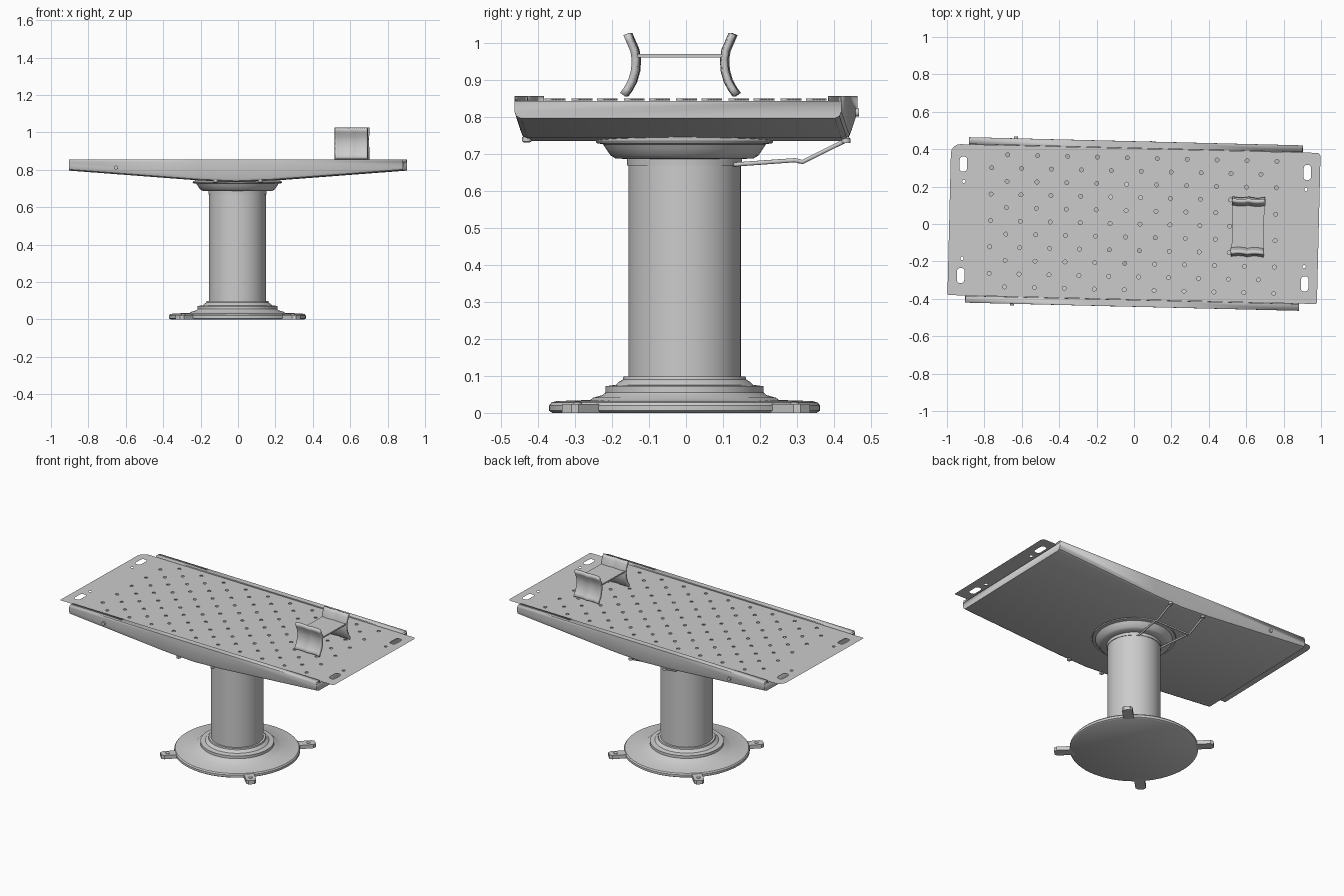
import bpy, bmesh
from math import sin, cos, pi, radians
from mathutils import Vector

if "Cube" in bpy.data.objects:
    bpy.data.objects.remove(bpy.data.objects["Cube"])

YAW = radians(-1.4)   # the table top is turned slightly on its column


def finish(name, bm, yaw=0.0, smooth=True, normals=True):
    if normals:
        bmesh.ops.recalc_face_normals(bm, faces=bm.faces)
    me = bpy.data.meshes.new(name)
    bm.to_mesh(me)
    bm.free()
    ob = bpy.data.objects.new(name, me)
    bpy.context.collection.objects.link(ob)
    ob.rotation_euler.z = yaw
    if smooth:
        bpy.ops.object.select_all(action='DESELECT')
        ob.select_set(True)
        bpy.context.view_layer.objects.active = ob
        bpy.ops.object.shade_smooth_by_angle(angle=radians(35))
    return ob


def loft(bm, rings, closed=False):
    """Join equal-length point rows with quads; returns the vertex rows."""
    rows = [[bm.verts.new(p) for p in r] for r in rings]
    n = len(rows[0])
    for a, b in zip(rows, rows[1:]):
        for i in range(n if closed else n - 1):
            j = (i + 1) % n
            bm.faces.new((a[i], a[j], b[j], b[i]))
    return rows


def lathe(name, profile, centre=(0, 0), seg=72):
    bm = bmesh.new()
    rings = [[(centre[0] + r * cos(2 * pi * i / seg), centre[1] + r * sin(2 * pi * i / seg), z)
              for i in range(seg)] for r, z in profile]
    rows = loft(bm, rings, True)
    bm.faces.new(rows[0])
    bm.faces.new(rows[-1])
    return finish(name, bm)


def rod(name, points, r, yaw=0.0):
    cu = bpy.data.curves.new(name, 'CURVE')
    cu.dimensions = '3D'
    cu.bevel_depth = r
    cu.bevel_resolution = 3
    cu.use_fill_caps = True
    sp = cu.splines.new('POLY')
    sp.points.add(len(points) - 1)
    for p, co in zip(sp.points, points):
        p.co = (*co, 1)
    ob = bpy.data.objects.new(name, cu)
    bpy.context.collection.objects.link(ob)
    ob.rotation_euler.z = yaw


def solidify(ob, t):
    m = ob.modifiers.new("thickness", 'SOLIDIFY')
    m.thickness = t
    m.offset = 0


# Pedestal: stepped base, column, flared collar
C = (-0.003, -0.004)
lathe("pedestal_base", [(0.357, 0), (0.366, 0.006), (0.366, 0.02), (0.36, 0.028), (0.345, 0.032),
                        (0.255, 0.035), (0.247, 0.041), (0.222, 0.048), (0.214, 0.055),
                        (0.214, 0.072), (0.185, 0.076), (0.177, 0.084), (0.167, 0.09),
                        (0.165, 0.098), (0.14, 0.098)], C)
lathe("column", [(0.152, 0.09), (0.152, 0.68)], C)
lathe("collar", [(0.155, 0.668), (0.156, 0.686), (0.187, 0.688), (0.2, 0.696), (0.213, 0.715),
                 (0.22, 0.726), (0.238, 0.729), (0.24, 0.735), (0.225, 0.745)], C)

# Four floor tabs with bolts, on the diagonals
for i in range(4):
    a = pi / 4 + i * pi / 2
    bm = bmesh.new()
    outline = [(0.34, -0.03), (0.44, -0.03), (0.456, -0.018),
               (0.456, 0.018), (0.44, 0.03), (0.34, 0.03)]
    rows = loft(bm, [[(x, y, z) for x, y in outline] for z in (0, 0.024)], True)
    bm.faces.new(rows[0])
    bm.faces.new(rows[1])
    tab = finish(f"floor_tab_{i}", bm, a, smooth=False)
    lathe(f"tab_bolt_{i}", [(0.012, 0.02), (0.012, 0.028), (0.006, 0.031)],
          (0.415 * cos(a), 0.415 * sin(a)), 16)

# Basin: shallow V-bottomed tray with folded side rails
bm = bmesh.new()
rings = []
for x, zb in ((-0.892, 0.797), (-0.2, 0.745), (0, 0.736), (0.2, 0.745), (0.892, 0.797)):
    half = [(0.407, 0.84), (0.407, 0.855), (0.441, 0.855), (0.441, 0.843),
            (0.441, zb + 0.018), (0.436, zb + 0.006), (0.424, zb)]
    rings.append([(x, -y, z) for y, z in half] + [(x, y, z) for y, z in reversed(half)])
rows = loft(bm, rings)
for r in (rows[0], rows[-1]):
    bm.faces.new(r[3:11])
solidify(finish("basin", bm, YAW), 0.003)


# Perforated top plate
def circle(cx, cy, r, n=12):
    return [(cx + r * cos(2 * pi * k / n), cy + r * sin(2 * pi * k / n)) for k in range(n)]


def rounded(cx, cy, hx, hy, radii):
    """Rounded rectangle; radii ordered from +x+y counter-clockwise."""
    pts = []
    for q, (sx, sy) in enumerate(((1, 1), (-1, 1), (-1, -1), (1, -1))):
        r = radii[q]
        for k in range(5):
            a = (q + k / 4) * pi / 2
            pts.append((cx + sx * (hx - r) + r * cos(a), cy + sy * (hy - r) + r * sin(a)))
    return pts


Z = 0.85
loops = [rounded(0, 0, 0.988, 0.404, (0.02, 0.05, 0.008, 0.008))]
holes = [(-0.684 + 0.16 * k - 0.084 * (row % 2), 0.353 - 0.0706 * row)
         for row in range(11) for k in range(10)]
loops += [circle(x, y, 0.0105) for x, y in holes]
for sx in (-1, 1):
    for sy in (-1, 1):
        loops.append(rounded(sx * 0.92, sy * 0.298, 0.02, 0.04, (0.016,) * 4))
        loops.append(circle(sx * 0.915, sy * 0.206, 0.009))
bm = bmesh.new()
edges = []
for lp in loops:
    vs = [bm.verts.new((x, y, Z)) for x, y in lp]
    edges += [bm.edges.new((vs[i], vs[(i + 1) % len(vs)])) for i in range(len(vs))]
bmesh.ops.triangle_fill(bm, use_beauty=True, use_dissolve=False, edges=edges, normal=(0, 0, 1))
finish("perforated_plate", bm, YAW, smooth=False)

# Short collars around the perforations
bm = bmesh.new()
for x, y in holes:
    loft(bm, [[(*p, z) for p in circle(x, y, 0.0105)] for z in (Z, Z - 0.006)], True)
finish("hole_rims", bm, YAW)

# Head rest: two curved two-lobed pads joined by a flat bridge
pad = [(0.142, 1.024), (0.134, 1.005), (0.123, 0.98), (0.119, 0.955), (0.121, 0.925),
       (0.129, 0.897), (0.141, 0.875), (0.152, 0.86)]
for side, s in (("front", -1), ("back", 1)):
    bm = bmesh.new()
    rings = []
    for k in range(17):
        t = k / 16
        bulge = 0.007 * (1 - abs(sin(2 * pi * t)) ** 0.7)
        rings.append([(0.522 + 0.175 * t, s * (y - 0.003 + bulge * 0.8), z) for y, z in pad])
    loft(bm, rings)
    solidify(finish(f"head_rest_pad_{side}", bm, YAW), 0.017)
bm = bmesh.new()
bmesh.ops.create_cube(bm, size=1)
for v in bm.verts:
    v.co = Vector((0.61 + v.co.x * 0.17, v.co.y * 0.235, 0.965 + v.co.z * 0.009))
finish("head_rest_bridge", bm, YAW, smooth=False)

# Control handle: two bent rods and a cross bar behind the column
XA, XB = -0.15, 0.09
for n, x in (("left", XA), ("right", XB)):
    rod(f"handle_rod_{n}", [(x, 0.435, 0.738), (x, 0.315, 0.678), (x, 0.295, 0.683),
                            (x * 0.75, 0.1, 0.669)], 0.006)
    lathe(f"handle_socket_{n}", [(0.012, 0.73), (0.012, 0.742), (0.006, 0.748)], (x, 0.432), 16)
rod("handle_cross_bar", [(XA, 0.305, 0.68), (XB, 0.305, 0.68)], 0.006)

# Small knobs below the front edge and side bolts
for i, x in enumerate((-0.12, 0.12)):
    lathe(f"under_knob_{i}", [(0.008, 0.731), (0.013, 0.734), (0.013, 0.745)], (x, -0.43), 16)
for n, s in (("front", -1), ("back", 1)):
    rod(f"side_bolt_{n}", [(-0.642, s * 0.435, 0.812), (-0.642, s * 0.452, 0.812)], 0.011, YAW)
